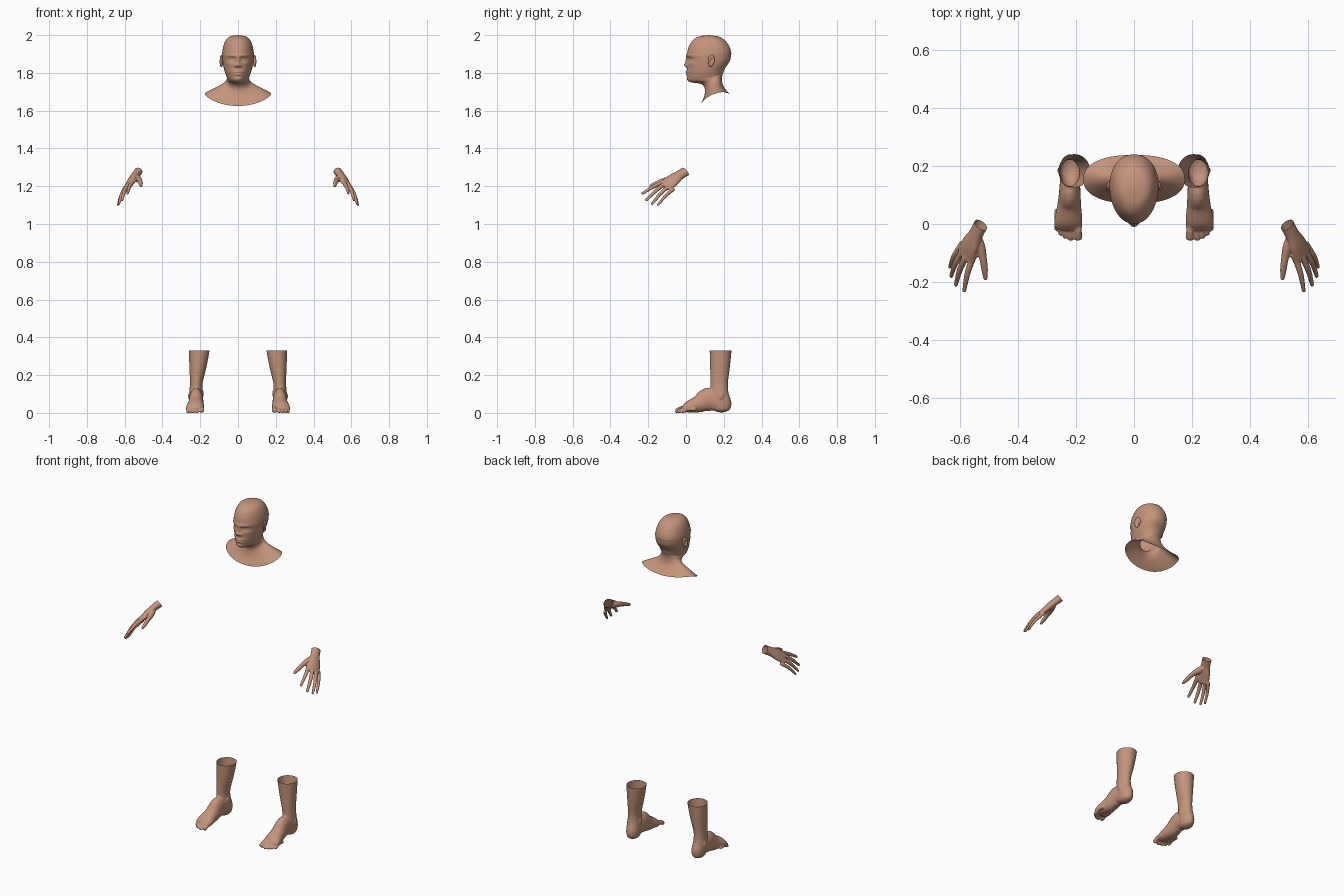
import bpy, bmesh, math
from mathutils import Vector, Matrix

if "Cube" in bpy.data.objects:
    bpy.data.objects.remove(bpy.data.objects["Cube"])

skin = bpy.data.materials.new("skin")
skin.diffuse_color = (0.55, 0.295, 0.195, 1)
skin.use_nodes = True
skin.node_tree.nodes["Principled BSDF"].inputs["Base Color"].default_value = skin.diffuse_color


def spline(rows, n):
    """Smooth curve through rows of numbers."""
    out = []
    for i in range(len(rows) - 1):
        a, b = rows[max(i - 1, 0)], rows[i]
        c, d = rows[i + 1], rows[min(i + 2, len(rows) - 1)]
        for s in range(n):
            t = s / n
            out.append([0.5 * (2 * q + (r - p) * t + (2 * p - 5 * q + 4 * r - u) * t * t
                               + (3 * q - p - 3 * r + u) * t ** 3)
                        for p, q, r, u in zip(a, b, c, d)])
    return out + [list(rows[-1])]


def bridge(bm, rings):
    vs = [[bm.verts.new(p) for p in ring] for ring in rings]
    n = len(vs[0])
    for a, b in zip(vs, vs[1:]):
        for i in range(n):
            bm.faces.new((a[i], a[(i + 1) % n], b[(i + 1) % n], b[i]))
    return vs


def tube(bm, rows, side, cap):
    """Closed rounded tube; rows are x, y, z, radius along side, radius across."""
    pts = spline(rows, 6)
    side = Vector(side).normalized()
    rings = []

    def ring(c, u, v, ra, rb):
        rings.append([c + u * ra * math.cos(k * math.tau / 24) + v * rb * math.sin(k * math.tau / 24)
                      for k in range(24)])

    for i, (x, y, z, ra, rb) in enumerate(pts):
        t = (Vector(pts[min(i + 1, len(pts) - 1)][:3]) - Vector(pts[max(i - 1, 0)][:3])).normalized()
        u = (side - t * side.dot(t)).normalized()
        v, c = t.cross(u), Vector((x, y, z))
        ends = [(math.sin(g), math.cos(g)) for g in (0.4, 0.8, 1.2, 1.45)]
        if i == 0:
            for h, s in reversed(ends):
                ring(c - t * cap * h, u, v, ra * s, rb * s)
        ring(c, u, v, ra, rb)
        if i == len(pts) - 1:
            for h, s in ends:
                ring(c + t * cap * h, u, v, ra * s, rb * s)
    vs = bridge(bm, rings)
    bm.faces.new(vs[0])
    bm.faces.new(vs[-1])


def finish(bm, name):
    bmesh.ops.recalc_face_normals(bm, faces=bm.faces)
    me = bpy.data.meshes.new(name)
    bm.to_mesh(me)
    bm.free()
    me.materials.clear()
    me.materials.append(skin)
    me.shade_smooth()
    ob = bpy.data.objects.new(name, me)
    bpy.context.collection.objects.link(ob)
    return ob


def fuse(bm, name, voxel, plane_co, plane_no):
    """Merge overlapping tubes into one skin, then cut one end open."""
    ob = finish(bm, name)
    m = ob.modifiers.new("merge", 'REMESH')
    m.mode, m.voxel_size = 'VOXEL', voxel
    s = ob.modifiers.new("soften", 'SMOOTH')
    s.factor, s.iterations = 0.5, 4
    bpy.context.view_layer.update()
    me = bpy.data.meshes.new_from_object(ob.evaluated_get(bpy.context.evaluated_depsgraph_get()))
    bpy.data.objects.remove(ob)
    bm = bmesh.new()
    bm.from_mesh(me)
    bmesh.ops.bisect_plane(bm, geom=bm.verts[:] + bm.edges[:] + bm.faces[:],
                           plane_co=plane_co, plane_no=plane_no, clear_outer=True)
    return bm


def pair(bm, name):
    ob = finish(bm, "left_" + name)
    me = ob.data.copy()
    me.transform(Matrix.Scale(-1, 4, (1, 0, 0)))
    me.flip_normals()
    bpy.context.collection.objects.link(bpy.data.objects.new("right_" + name, me))


# Head, neck and chest collar: front y,z / back y,z / half width, side z / squareness / front taper
rows = [
    (.12, 2.0, .12, 2.0, 0, 2.0, 1, .0),
    (.07, 1.993, .17, 1.993, .042, 1.993, 1, .05),
    (.036, 1.973, .206, 1.973, .066, 1.973, .97, .1),
    (.015, 1.94, .229, 1.94, .08, 1.94, .95, .12),
    (.006, 1.905, .239, 1.91, .086, 1.905, .93, .12),
    (.004, 1.885, .238, 1.89, .086, 1.885, .92, .12),
    (.008, 1.86, .233, 1.865, .084, 1.86, .92, .14),
    (.007, 1.83, .219, 1.842, .08, 1.832, .92, .18),
    (.004, 1.80, .206, 1.823, .074, 1.805, .92, .25),
    (.010, 1.765, .199, 1.805, .067, 1.782, .92, .32),
    (.028, 1.75, .196, 1.795, .063, 1.77, .95, .32),
    (.080, 1.741, .192, 1.785, .063, 1.762, 1, .15),
    (.100, 1.715, .190, 1.765, .070, 1.748, 1, .1),
    (.097, 1.680, .196, 1.735, .092, 1.734, 1, .1),
    (.085, 1.650, .215, 1.705, .135, 1.712, .95, .05),
    (.070, 1.625, .238, 1.682, .175, 1.690, .87, .0)]

# Face bumps: x, z, spread x, spread z, push along y (mirrored when x > 0)
bumps = [
    (0, 1.864, .008, .014, -.011), (0, 1.842, .011, .008, -.014),
    (.013, 1.837, .006, .005, -.007), (.033, 1.873, .015, .009, .011),
    (.033, 1.871, .009, .005, -.006), (.033, 1.871, .010, .0015, .002),
    (.03, 1.891, .02, .006, -.004), (.05, 1.850, .015, .012, -.004),
    (0, 1.805, .016, .004, -.006), (0, 1.792, .014, .004, -.006),
    (0, 1.7985, .017, .0018, .004), (0, 1.780, .014, .004, .003),
    (0, 1.766, .015, .008, -.005)]
bumps += [(-x, *r) for x, *r in bumps if x]


def spow(v, p):
    return math.copysign(abs(v) ** p, v)


rings = []
N = 128
for yf, zf, yb, zb, w, zs, p, k in spline(rows, 9):
    ring = []
    for i in range(N):
        a = i * math.tau / N
        c, s = spow(math.cos(a), p), spow(math.sin(a), p)
        f = (1 + c) / 2
        x = w * s * (1 - k * f * f)
        y = yf * f + yb * (1 - f)
        z = zf * f + zb * (1 - f) + (zs - (zf + zb) / 2) * s * s
        if c > 0.1 and y < .08:
            y += sum(d * math.exp(-((x - bx) / sx) ** 2 / 2 - ((z - bz) / sz) ** 2 / 2)
                     for bx, bz, sx, sz, d in bumps) * min(1, (c - .1) * 3)
        ring.append((x, y, z))
    rings.append(ring)
bm = bmesh.new()
bridge(bm, rings)
bmesh.ops.remove_doubles(bm, verts=bm.verts, dist=1e-5)
finish(bm, "head_and_neck")

# Ears: flattened balls with a hollow bowl
bm = bmesh.new()
bmesh.ops.create_uvsphere(bm, u_segments=32, v_segments=24, radius=1)
for v in bm.verts:
    r = math.hypot(v.co.y, v.co.z)
    if v.co.x > 0 and r < .75:
        v.co.x -= 1.1 * (1 - r / .75)
    if v.co.z < 0:
        v.co.y *= 1 + .35 * v.co.z
bmesh.ops.transform(bm, verts=bm.verts, matrix=Matrix.Translation((.087, .133, 1.863))
                    @ Matrix.Rotation(.35, 4, 'Z') @ Matrix.Rotation(-.15, 4, 'X')
                    @ Matrix.Diagonal((.009, .019, .033, 1)))
pair(bm, "ear")

# Hands: palm, four fingers and thumb
bm = bmesh.new()
axis = Vector((.058, -.113, -.083)).normalized()
side = Vector((-.048, -.045, .052)).normalized()
back = axis.cross(side)
back = back if back.z > 0 else -back
wrist = Vector((.528, -.003, 1.278))
tube(bm, [(*(wrist - axis * .03), .028, .024), (*wrist, .027, .022),
          (.545, -.036, 1.257, .028, .02), (.563, -.070, 1.232, .038, .019),
          (.582, -.108, 1.203, .041, .014)], side, .012)
for base, tip, r in [((.558, -.128, 1.218), (.585, -.230, 1.162), .0098),
                     ((.583, -.122, 1.205), (.614, -.210, 1.127), .0100),
                     ((.598, -.107, 1.186), (.630, -.180, 1.107), .0095),
                     ((.605, -.088, 1.166), (.635, -.148, 1.101), .0085)]:
    a, b = Vector(base), Vector(tip)
    m = a.lerp(b, .45) + back * .006
    tube(bm, [(*(a - axis * .03), r, r), (*(a + back * .002), r * 1.1, r * 1.15),
              (*m, r, r), (*b, r * .75, r * .65)], side, .006)
tube(bm, [(.545, -.035, 1.252, .014, .014), (.530, -.075, 1.240, .018, .016),
          (.519, -.125, 1.228, .0125, .0125), (.515, -.155, 1.216, .012, .011),
          (.512, -.187, 1.203, .008, .007)], side, .007)
pair(fuse(bm, "hand", .003, wrist, -axis), "hand")

# Feet: shin, foot, ankle bones and toes
bm = bmesh.new()
tube(bm, [(.204, .183, .37, .057, .059), (.206, .183, .33, .055, .058),
          (.212, .180, .25, .046, .053), (.221, .176, .16, .034, .046),
          (.222, .178, .10, .036, .048), (.220, .188, .055, .037, .052),
          (.220, .190, .03, .034, .048)], (1, 0, 0), .025)
tube(bm, [(.220, .190, .040, .033, .035), (.221, .125, .073, .036, .062),
          (.223, .065, .049, .041, .045), (.226, .015, .034, .048, .031),
          (.228, -.010, .023, .048, .019)], (1, 0, 0), .012)
for x, y, z in [(.192, .172, .105), (.253, .185, .09)]:
    tube(bm, [(x, y, z - .008, .011, .013), (x, y, z + .008, .011, .013)], (1, 0, 0), .01)
for x, tip, r in [(.193, -.048, .0145), (.218, -.050, .0100), (.236, -.043, .0097),
                  (.252, -.032, .0095), (.266, -.016, .0092)]:
    tube(bm, [(x, tip + .06, r + .012, r, r), (x, tip + .028, r + .012, r * .9, r * .9),
              (x, tip, r, r, r * .85)], (1, 0, 0), .009)
bm = fuse(bm, "foot", .004, (0, 0, .33), (0, 0, 1))
low = min(v.co.z for v in bm.verts)
for v in bm.verts:
    v.co.z -= low * (1 - v.co.z / .33)
pair(bm, "foot")
